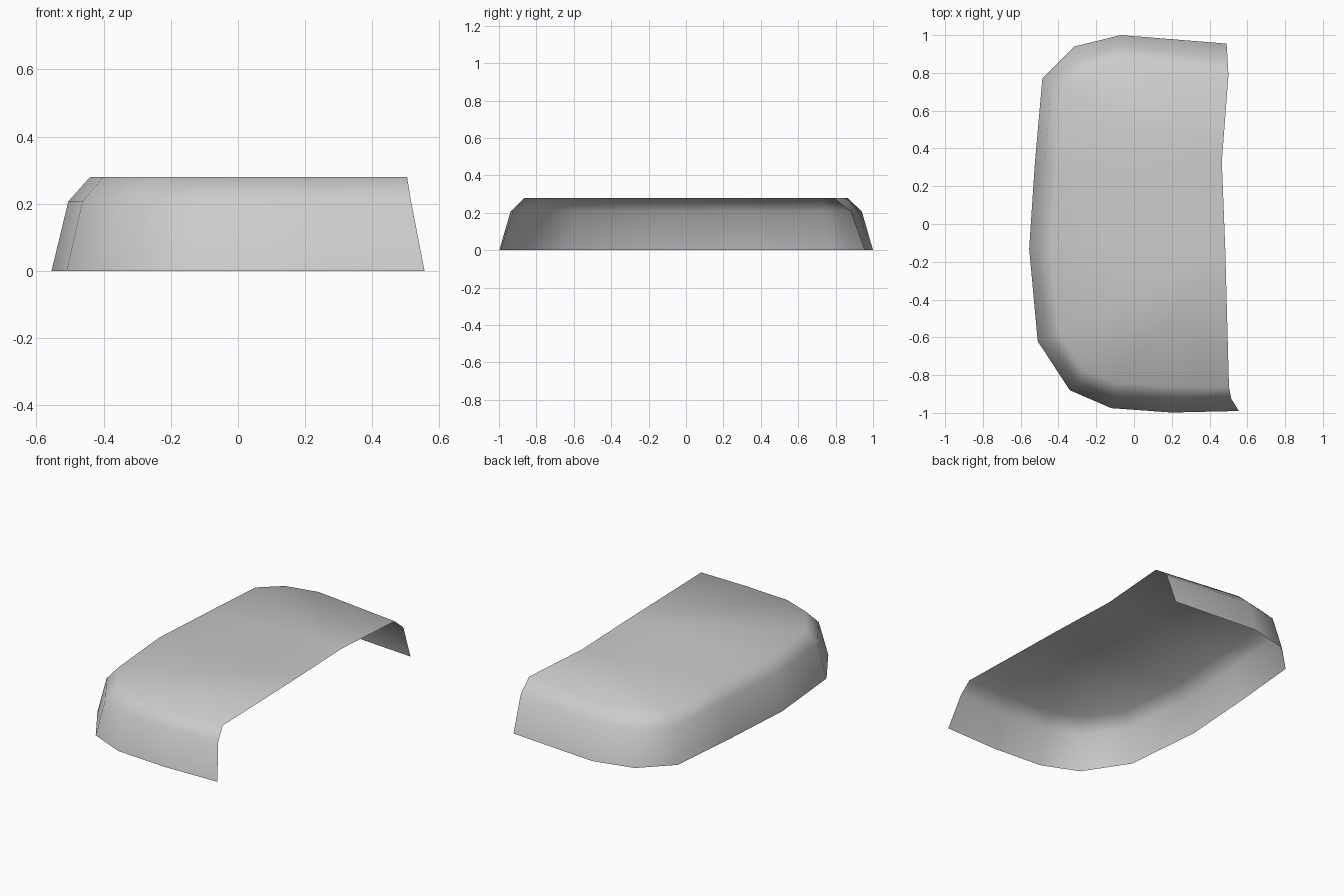
import bpy
import bmesh
from mathutils import Vector

cube = bpy.data.objects.get("Cube")
if cube:
    bpy.data.objects.remove(cube, do_unlink=True)

grey = bpy.data.materials.new("light_grey")
grey.use_nodes = True
colour = (0.6, 0.6, 0.6, 1)
grey.diffuse_color = colour
grey.node_tree.nodes["Principled BSDF"].inputs["Base Color"].default_value = colour

# Lower rim, from the front open end around the closed side to the back open end
rim = [Vector(p) for p in (
    (0.555, -0.99), (0.2, -0.998), (-0.12, -0.975), (-0.34, -0.88), (-0.51, -0.62),
    (-0.555, -0.13), (-0.525, 0.32), (-0.485, 0.77), (-0.315, 0.94), (-0.07, 1.0),
    (0.49, 0.955))]


def inset_rim(points, amount, first, last):
    """Move a rim inwards, with fixed points at its two open ends."""
    ring = [Vector(first)]
    for a, b, c in zip(points, points[1:], points[2:]):
        before, after = (b - a).normalized(), (c - b).normalized()
        along = (before + after).normalized()
        inward = Vector((along.y, -along.x * 1.2))
        ring.append(b + inward * amount)
    return ring + [Vector(last)]


shoulder = inset_rim(rim, 0.05, (0.515, -0.925), (0.495, 0.88))
crown = inset_rim(rim, 0.115, (0.503, -0.865), (0.5, 0.79))

bm = bmesh.new()
rings = [[bm.verts.new((p.x, p.y, z)) for p in ring]
         for ring, z in ((rim, 0), (shoulder, 0.207), (crown, 0.28))]

# Sloping wall and bevelled shoulder
for low, high in zip(rings, rings[1:]):
    for i in range(len(low) - 1):
        bm.faces.new((low[i + 1], low[i], high[i], high[i + 1]))

# Flat top, split across at the two bends of its open edge
top = rings[-1]
bend_front = bm.verts.new((0.483, -0.13, 0.28))
bend_back = bm.verts.new((0.465, 0.33, 0.28))
bm.faces.new(top[:6] + [bend_front])
bm.faces.new((top[5], top[6], bend_back, bend_front))
bm.faces.new(top[6:] + [bend_back])
bmesh.ops.recalc_face_normals(bm, faces=bm.faces[:])
if sum(f.normal.z for f in bm.faces) < 0:
    bmesh.ops.reverse_faces(bm, faces=bm.faces[:])
for face in bm.faces:
    face.smooth = True

mesh = bpy.data.meshes.new("open_shell_cover")
bm.to_mesh(mesh)
bm.free()
mesh.materials.append(grey)
cover = bpy.data.objects.new("open_shell_cover", mesh)
bpy.context.collection.objects.link(cover)
